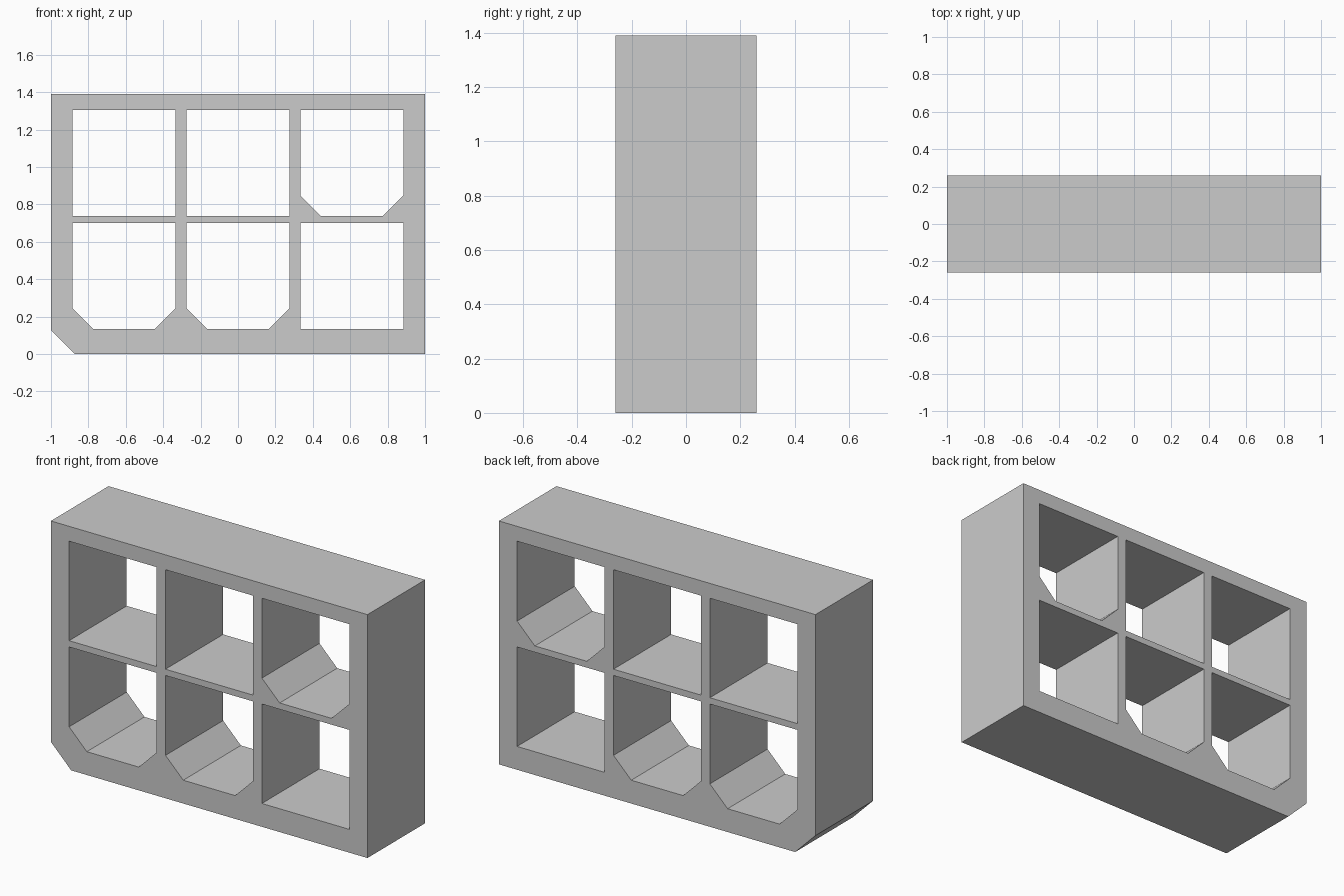
import bpy, bmesh

if "Cube" in bpy.data.objects:
    bpy.data.objects.remove(bpy.data.objects["Cube"])

HALF_DEPTH = 0.26
CUT = 0.112  # chamfer of the opening corners


def opening(x, z, w, h, chamfered):
    """Outline of one compartment, optionally with both lower corners cut."""
    if not chamfered:
        return [(x, z), (x + w, z), (x + w, z + h), (x, z + h)]
    return [(x + CUT, z), (x + w - CUT, z), (x + w, z + CUT),
            (x + w, z + h), (x, z + h), (x, z + CUT)]


# Outer profile with the lower left corner cut off
outlines = [[(-0.872, 0), (1, 0), (1, 1.39), (-1, 1.39), (-1, 0.128)]]

# Grid of 3 x 2 compartments
for row, z in enumerate((0.133, 0.737)):
    for col, x in enumerate((-0.885, -0.276, 0.333)):
        chamfered = (row, col) in {(0, 0), (0, 1), (1, 2)}
        outlines.append(opening(x, z, 0.552, 0.568, chamfered))

# Fill the front face around the openings, then extrude it to full depth
bm = bmesh.new()
edges = []
for pts in outlines:
    vs = [bm.verts.new((x, -HALF_DEPTH, z)) for x, z in pts]
    edges += [bm.edges.new((a, b)) for a, b in zip(vs, vs[1:] + vs[:1])]
bmesh.ops.triangle_fill(bm, edges=edges, use_beauty=True, use_dissolve=False)
ext = bmesh.ops.extrude_face_region(bm, geom=bm.faces[:], use_keep_orig=True)
back = [v for v in ext["geom"] if isinstance(v, bmesh.types.BMVert)]
bmesh.ops.translate(bm, verts=back, vec=(0, 2 * HALF_DEPTH, 0))
bmesh.ops.recalc_face_normals(bm, faces=bm.faces[:])

mesh = bpy.data.meshes.new("shelf_frame")
bm.to_mesh(mesh)
bm.free()
bpy.context.collection.objects.link(bpy.data.objects.new("shelf_frame", mesh))
